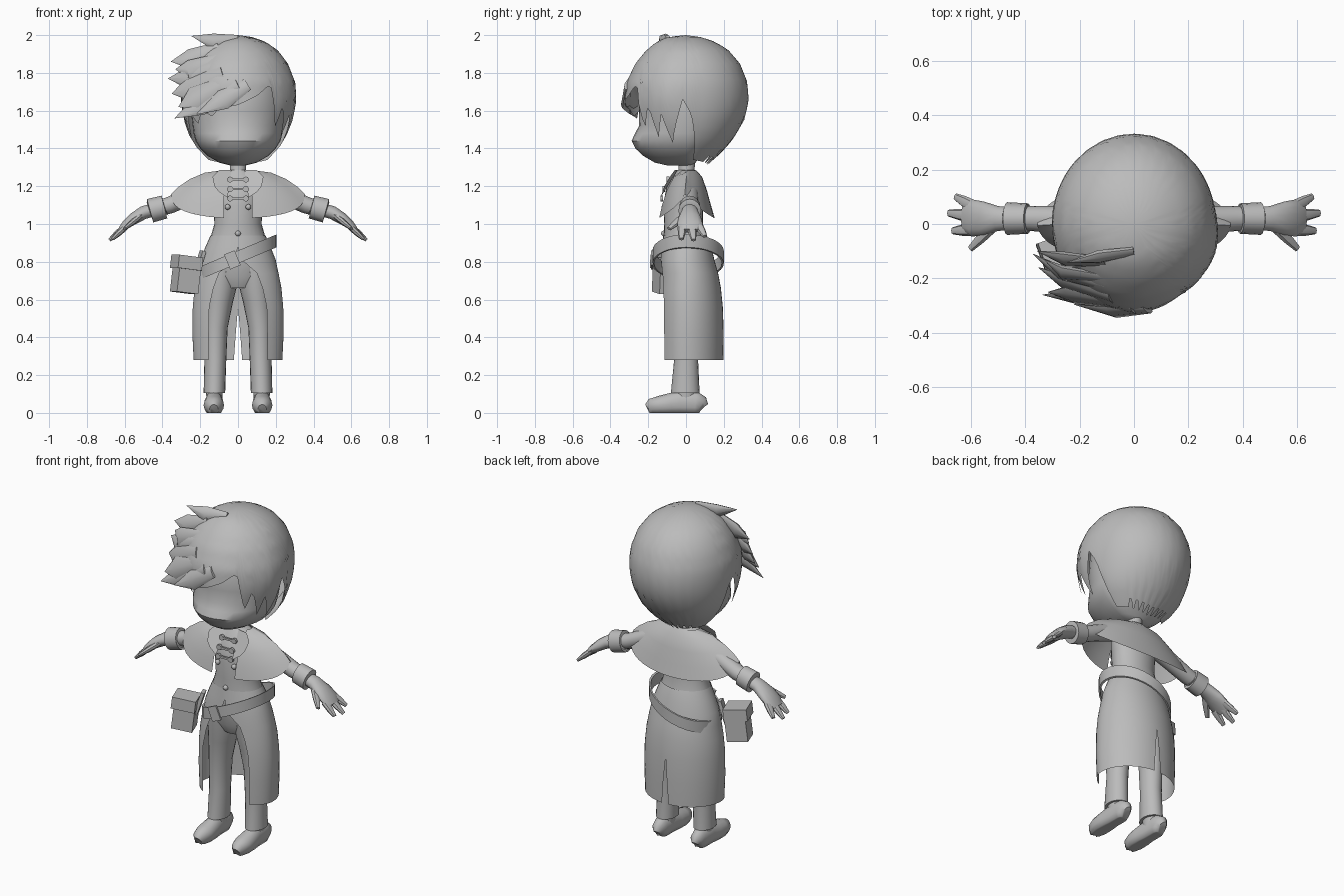
import bpy, bmesh, math
from mathutils import Vector, Matrix

grey = bpy.data.materials.new("plain grey")
grey.diffuse_color = (0.5, 0.5, 0.5, 1)


def finish(name, bm, mirror=False, angle=40):
    bmesh.ops.remove_doubles(bm, verts=bm.verts, dist=0.0005)
    bmesh.ops.recalc_face_normals(bm, faces=bm.faces)
    me = bpy.data.meshes.new(name)
    bm.to_mesh(me)
    bm.free()
    me.materials.append(grey)
    me.shade_smooth()
    me.set_sharp_from_angle(angle=math.radians(angle))
    ob = bpy.data.objects.new(name, me)
    bpy.context.collection.objects.link(ob)
    if mirror:
        ob.modifiers.new("Mirror", 'MIRROR').use_clip = False
    return ob


def grid(name, rows, closed=False, caps=False, mirror=False, angle=40):
    """Skin rows of points; closed wraps each row, caps fills the ends."""
    bm = bmesh.new()
    vs = [[bm.verts.new(p) for p in r] for r in rows]
    n = len(rows[0])
    for a, b in zip(vs, vs[1:]):
        for i in range(n if closed else n - 1):
            j = (i + 1) % n
            bm.faces.new((a[i], a[j], b[j], b[i]))
    if caps:
        bm.faces.new(vs[0])
        bm.faces.new(vs[-1])
    return finish(name, bm, mirror, angle)


def lerp(table, k):
    """Interpolate rows of (key, values...) sorted by rising key."""
    if k <= table[0][0]:
        return table[0][1:]
    for a, b in zip(table, table[1:]):
        if k <= b[0]:
            t = (k - a[0]) / (b[0] - a[0])
            return tuple(u + (v - u) * t for u, v in zip(a[1:], b[1:]))
    return table[-1][1:]


def oval(phi, rx, front, back):
    """Point on an egg-shaped outline; phi 0 faces the front."""
    c = math.cos(phi)
    return rx * math.sin(phi), -c * (front if c > 0 else back)


def loft(name, rings, n=24, mirror=False):
    """rings: (z, centre x, half width, front depth, back depth)"""
    rows = []
    for z, cx, rx, f, b in rings:
        ring = [oval(2 * math.pi * i / n, rx, f, b) for i in range(n)]
        rows.append([(cx + x, y, z) for x, y in ring])
    return grid(name, rows, True, True, mirror)


def tube(name, secs, n=12, side=(0, 1, 0), mirror=True):
    """secs: (x, y, z, half width, half height) along a path"""
    rows, p = [], [Vector(s[:3]) for s in secs]
    for i, s in enumerate(secs):
        d = (p[min(i + 1, len(p) - 1)] - p[max(i - 1, 0)]).normalized()
        v = d.cross(Vector(side)).normalized()
        u = v.cross(d)
        rows.append([p[i] + u * s[3] * math.cos(a) + v * s[4] * math.sin(a)
                     for a in (2 * math.pi * k / n for k in range(n))])
    return grid(name, rows, True, True, mirror)


def box(name, centre, size, rot=(0, 0, 0), mirror=False):
    bm = bmesh.new()
    bmesh.ops.create_cube(bm, size=1)
    r = Matrix.Rotation(rot[2], 4, 'Z') @ Matrix.Rotation(rot[1], 4, 'Y')
    bm.transform(Matrix.Translation(centre) @ r @ Matrix.Diagonal((*size, 1)))
    return finish(name, bm, mirror)


# Head and neck
loft("head", [(1.31, 0, .04, .10, .03), (1.325, 0, .10, .165, .05), (1.36, 0, .16, .225, .08),
              (1.40, 0, .20, .268, .12), (1.44, 0, .225, .288, .16), (1.48, 0, .235, .27, .18),
              (1.52, 0, .24, .248, .2), (1.6, 0, .25, .25, .22), (1.75, 0, .24, .24, .24),
              (1.88, 0, .15, .15, .15)], 32)
loft("neck", [(1.24, 0, .05, .05, .05), (1.28, 0, .042, .04, .045), (1.36, 0, .045, .04, .05)], 16)

# Hair shell with a jagged lower edge
shape = [(1.31, .13, .12, .11), (1.38, .205, .23, .19), (1.45, .255, .285, .25), (1.55, .288, .31, .308),
         (1.65, .302, .325, .332), (1.75, .298, .315, .325), (1.85, .262, .268, .285),
         (1.92, .21, .21, .225), (1.965, .145, .155, .155), (1.99, .075, .1, .075), (2.0, 0, 0, 0)]
hem = [(-180, 1.31), (-105, 1.34), (-93, 1.6), (-86, 1.66), (-72, 1.45), (-62, 1.6), (-48, 1.53),
       (-40, 1.6), (-28, 1.57), (-20, 1.61), (0, 1.63), (20, 1.68), (32, 1.73), (36, 1.72), (44, 1.5),
       (52, 1.63), (60, 1.46), (66, 1.58), (75, 1.43), (87, 1.66), (95, 1.58), (105, 1.34), (180, 1.31)]
cols = []
for i in range(121):
    deg = -180 + 3 * i
    low = lerp(hem, deg)[0]
    if abs(deg) > 130:
        low += .035 * (i % 4 in (1, 2))
    col = []
    for k in range(17):
        z = 2 - (2 - low) * (k / 16) ** 1.5
        x, y = oval(math.radians(deg), *lerp(shape, z))
        bulge = 1 + .05 * max(0, 1 - abs(deg - 72) / 30) * max(0, 1 - abs(z - 1.68) / .25)
        col.append((x * bulge, y * bulge, z))
    cols.append(col)
grid("hair", cols, angle=60)

# Swept locks of the fringe
for b, m, t, w in [((0, -.1, 1.975), (-.13, -.12, 1.965), (-.245, -.14, 1.995), .045),
                   ((-.1, -.14, 1.93), (-.25, -.13, 1.87), (-.355, -.10, 1.86), .06),
                   ((-.1, -.2, 1.87), (-.26, -.18, 1.81), (-.33, -.13, 1.82), .06),
                   ((-.1, -.23, 1.84), (-.27, -.18, 1.77), (-.37, -.11, 1.77), .06),
                   ((-.08, -.27, 1.8), (-.26, -.21, 1.71), (-.35, -.16, 1.69), .07),
                   ((-.05, -.29, 1.76), (-.23, -.26, 1.66), (-.315, -.25, 1.62), .07),
                   ((0, -.31, 1.74), (-.2, -.27, 1.63), (-.335, -.26, 1.56), .06),
                   ((.05, -.31, 1.74), (-.08, -.315, 1.66), (-.22, -.295, 1.58), .06)]:
    tube("hair_lock", [(*b, w * .6, .015), (*m, w, .022), (*t, .001, .001)], 8, (0, .3, 1), False)

# Waistcoat and hips
loft("torso", [(.66, 0, .10, .08, .09), (.72, 0, .165, .11, .12), (.85, 0, .17, .12, .125),
               (.93, 0, .145, .118, .105), (1.0, 0, .125, .115, .09), (1.1, 0, .13, .12, .09),
               (1.19, 0, .14, .105, .09), (1.25, 0, .12, .07, .075), (1.285, 0, .05, .045, .05)], 28)

# Trousers and shoes
loft("trouser_leg", [(.105, .125, .057, .08, .072), (.28, .12, .058, .063, .064), (.45, .117, .062, .07, .075),
                     (.58, .103, .075, .085, .09), (.66, .093, .085, .1, .105), (.78, .085, .085, .11, .11)], 20, True)
loft("ankle", [(.05, .125, .04, .05, .05), (.12, .125, .045, .06, .055)], 16, True)
shoe = tube("shoe", [(.128, y, h * .45, w, h * .55) for y, w, h in
                     [(-.2, .022, .05), (-.185, .04, .075), (-.14, .054, .09), (-.08, .052, .105),
                      (-.03, .044, .12), (.05, .044, .115), (.08, .037, .09), (.09, .02, .06)]], 16, (1, 0, 0))
for v in shoe.data.vertices:
    v.co.z = 0 if v.co.z < .015 else v.co.z

# Coat skirt, open in front and slit behind
coat = [(.28, .155, .022, .235, .15, .2), (.42, .155, .012, .242, .15, .2), (.56, .152, 0, .24, .15, .195),
        (.66, .13, 0, .23, .145, .185), (.74, .1, 0, .215, .14, .17), (.81, .02, 0, .2, .135, .15),
        (.88, 0, 0, .172, .127, .135), (.94, 0, 0, .145, .12, .11)]
rows = []
for z, gap, slit, rx, f, b in coat:
    p0, p1 = math.asin(gap / rx), math.pi - math.asin(slit / rx)
    rows.append([(*oval(p0 + (p1 - p0) * i / 18, rx, f, b), z) for i in range(19)])
grid("coat_skirt", rows, mirror=True, angle=60)

# Shoulder cape, draped over the arms
cape = [(.085, .045, .055, 1.285, 1.283), (.175, .07, .085, 1.277, 1.25), (.255, .105, .11, 1.242, 1.18),
        (.32, .13, .132, 1.208, 1.10), (.355, .145, .152, 1.185, 1.03)]
rows = []
for rx, f, b, zs, zf in cape:
    p0 = math.asin(.075 / rx)
    rows.append([(*oval(p, rx, f, b), zs + (zf - zs) * abs(math.cos(p)) ** .55)
                 for p in (p0 + (math.pi - p0) * i / 20 for i in range(21))])
grid("shoulder_cape", rows, mirror=True, angle=60)

# Lapels
grid("lapel", [[(.035, -.045, 1.285), (.055, -.135, 1.14)],
               [(.10, -.06, 1.285), (.10, -.125, 1.17)],
               [(.135, -.085, 1.25), (.125, -.115, 1.2)]], mirror=True)

# Cord fastenings and buttons
for z, y in ((1.235, -.095), (1.185, -.118), (1.135, -.128)):
    box("cord_bar", (0, y, z), (.07, .012, .012))
    bm = bmesh.new()
    for s in (-1, 1):
        c = bmesh.ops.create_cone(bm, segments=10, radius1=.016, radius2=.016, depth=.014, cap_ends=True)
        bmesh.ops.transform(bm, verts=c["verts"],
                            matrix=Matrix.Translation((s * .042, y, z)) @ Matrix.Rotation(math.pi / 2, 4, 'X'))
    finish("cord_knots", bm)
for x, y, z in ((.055, -.115, 1.09), (-.055, -.115, 1.09), (0, -.117, .95)):
    bm = bmesh.new()
    bmesh.ops.create_uvsphere(bm, u_segments=12, v_segments=8, radius=.015)
    bm.transform(Matrix.Translation((x, y, z)))
    finish("button", bm)

# Loose slanted belt with buckle
rows = []
for dz, s in ((-.034, 1), (.034, 1), (.034, .95), (-.034, .95), (-.034, 1)):
    ring = [oval(2 * math.pi * i / 32, .205 * s, .178 * s, .2 * s) for i in range(32)]
    rows.append([(x, y, .825 + .42 * x + dz) for x, y in ring])
grid("belt", rows, True)
box("belt_buckle", (-.03, -.18, .81), (.06, .012, .085), (0, -.4, 0))

# Side pouch with flap and hanging strap
turn = (0, .12, .35)
box("pouch", (-.275, -.105, .73), (.12, .11, .19), turn)
box("pouch_flap", (-.272, -.108, .795), (.135, .125, .07), turn)
box("pouch_strap", (-.205, -.07, .79), (.02, .05, .14), (0, .3, .35))

# Arms, cuffs and hands
tube("sleeve", [(.09, .01, 1.215, .055, .05), (.25, .015, 1.15, .05, .047),
                (.36, .02, 1.10, .047, .045), (.47, .02, 1.07, .04, .038)], 16)
tube("cuff", [(.392, .02, 1.089, .05, .052), (.39, .02, 1.09, .056, .062),
              (.465, .02, 1.07, .06, .064), (.468, .02, 1.069, .045, .048)], 16)
tube("palm", [(.45, .02, 1.075, .04, .036), (.5, .02, 1.06, .046, .036), (.55, .02, 1.03, .062, .032),
              (.595, .022, .995, .068, .024), (.625, .022, .965, .05, .014)], 14)
for b, t in [((.59, .065, .995), (.655, .1, .935)), ((.60, .03, .985), (.68, .04, .915)),
             ((.595, -.02, .985), (.665, -.025, .92)), ((.52, -.01, 1.04), (.6, -.09, .975))]:
    m = [(u + v) / 2 for u, v in zip(b, t)]
    tube("finger", [(*b, .024, .017), (*m, .021, .016), (*t, .013, .009)], 8)
